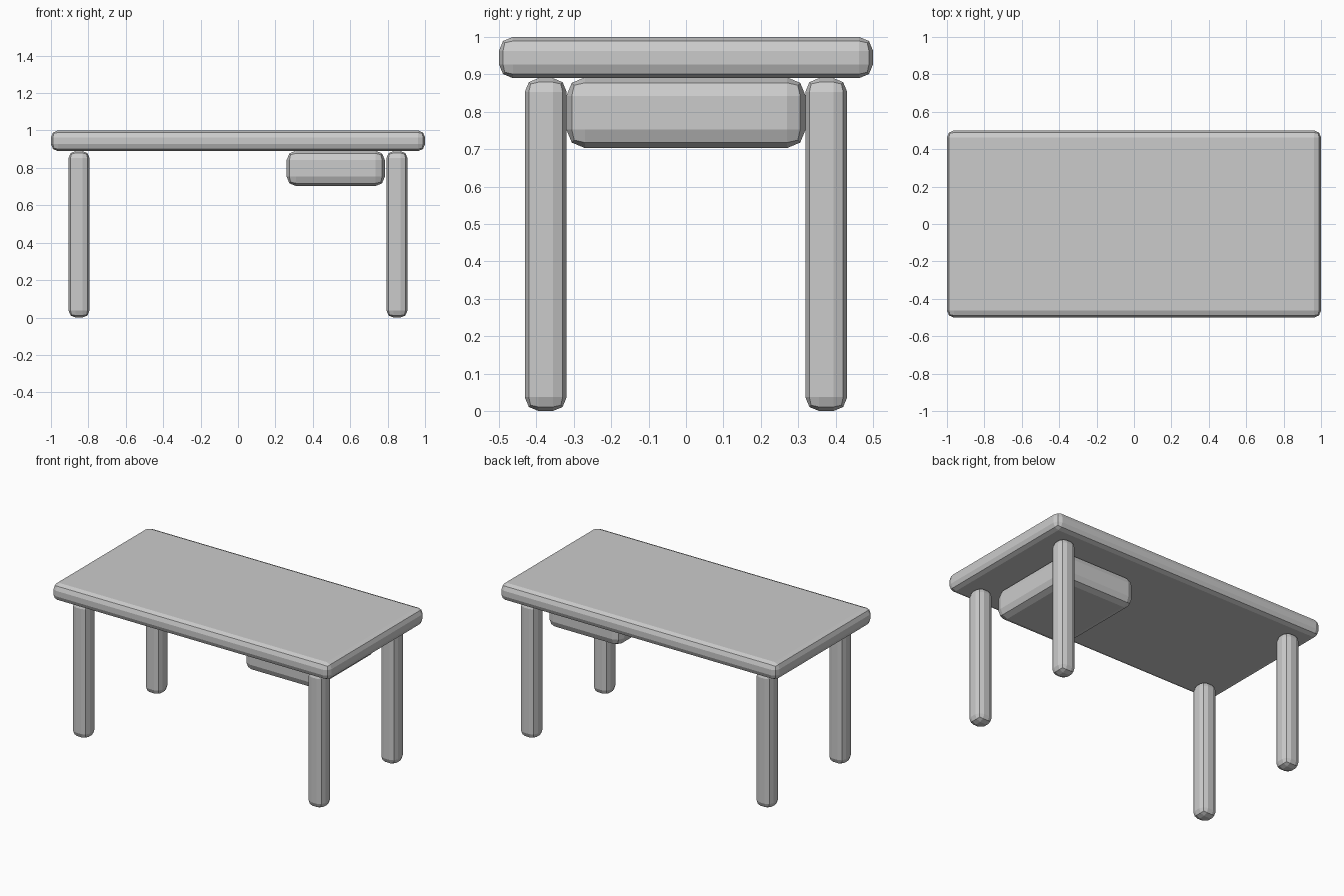
import bpy
import bmesh
from mathutils import Vector

if "Cube" in bpy.data.objects:
    bpy.data.objects.remove(bpy.data.objects["Cube"], do_unlink=True)

grey = bpy.data.materials.new("plain_grey")
grey.use_nodes = True
colour = (0.6, 0.6, 0.6, 1)
grey.diffuse_color = colour
grey.node_tree.nodes["Principled BSDF"].inputs["Base Color"].default_value = colour


def rounded_box(name, low, high, bevel):
    """Box between two corners with two-step rounded edges."""
    low, high = Vector(low), Vector(high)
    mesh = bpy.data.meshes.new(name)
    bm = bmesh.new()
    bmesh.ops.create_cube(bm, size=1)
    bmesh.ops.scale(bm, vec=high - low, verts=bm.verts)
    bmesh.ops.bevel(bm, geom=bm.edges[:], offset=bevel, segments=2,
                    profile=0.5, affect='EDGES')
    bm.to_mesh(mesh)
    bm.free()
    mesh.materials.append(grey)
    obj = bpy.data.objects.new(name, mesh)
    obj.location = (low + high) / 2
    bpy.context.collection.objects.link(obj)
    return obj


# Table top
rounded_box("table_top", (-1, -0.5, 0.89), (1, 0.5, 1), 0.037)

# Drawer hanging under the left end
rounded_box("drawer", (0.26, -0.32, 0.703), (0.785, 0.32, 0.892), 0.05)

# Four legs
for side, sx in (("left", 1), ("right", -1)):
    for end, sy in (("front", -1), ("back", 1)):
        x, y, half = 0.85 * sx, 0.375 * sy, 0.056
        rounded_box(f"{end}_{side}_leg", (x - half, y - half, 0),
                    (x + half, y + half, 0.89), 0.037)
